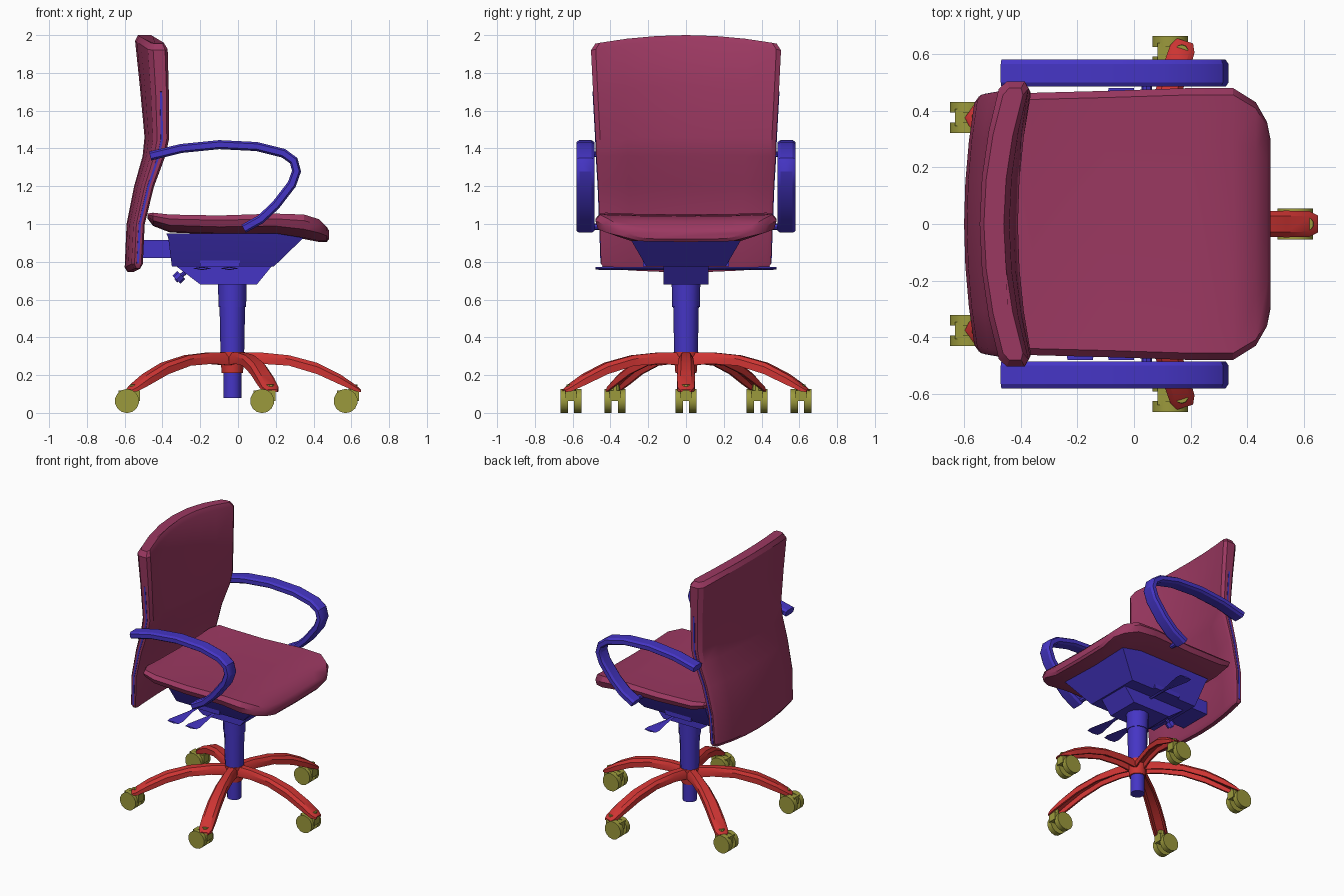
import bpy, bmesh, math
from mathutils import Vector, Matrix

if "Cube" in bpy.data.objects:
    bpy.data.objects.remove(bpy.data.objects["Cube"], do_unlink=True)


def material(name, rgb):
    m = bpy.data.materials.new(name)
    m.use_nodes = True
    m.diffuse_color = (*rgb, 1)
    m.node_tree.nodes["Principled BSDF"].inputs["Base Color"].default_value = (*rgb, 1)
    return m


FABRIC = material("maroon_fabric", (0.33, 0.04, 0.12))
BLUE = material("blue_plastic", (0.06, 0.036, 0.56))
RED = material("red_base", (0.62, 0.035, 0.033))
OLIVE = material("olive_casters", (0.33, 0.32, 0.045))
AXIS_X = -0.03  # centre line of the column


def finish(name, bm, mat, angle=32):
    bmesh.ops.recalc_face_normals(bm, faces=bm.faces)
    mesh = bpy.data.meshes.new(name)
    bm.to_mesh(mesh)
    bm.free()
    mesh.materials.append(mat)
    ob = bpy.data.objects.new(name, mesh)
    bpy.context.collection.objects.link(ob)
    bpy.ops.object.select_all(action="DESELECT")
    ob.select_set(True)
    bpy.context.view_layer.objects.active = ob
    bpy.ops.object.shade_smooth_by_angle(angle=math.radians(angle))
    return ob


def loft(name, rings, mat, angle=32):
    """Skin a list of equal-length closed rings and cap both ends."""
    bm = bmesh.new()
    rows = [[bm.verts.new(p) for p in ring] for ring in rings]
    n = len(rows[0])
    for a, b in zip(rows, rows[1:]):
        for i in range(n):
            j = (i + 1) % n
            bm.faces.new((a[i], a[j], b[j], b[i]))
    bm.faces.new(rows[0])
    bm.faces.new(rows[-1])
    return finish(name, bm, mat, angle)


def rect(x0, x1, hy, z):
    return [(x0, -hy, z), (x1, -hy, z), (x1, hy, z), (x0, hy, z)]


def box(name, x0, x1, hy, z0, z1, mat, y=0):
    rings = [[(a, b + y, c) for a, b, c in rect(x0, x1, hy, z)] for z in (z0, z1)]
    return loft(name, rings, mat)


def cylinder(name, a, b, r1, r2, mat, sides=12):
    a, b = Vector(a), Vector(b)
    bm = bmesh.new()
    rot = (b - a).to_track_quat("Z", "Y").to_matrix().to_4x4()
    bmesh.ops.create_cone(bm, cap_ends=True, segments=sides, radius1=r1, radius2=r2,
                          depth=(b - a).length, matrix=Matrix.Translation((a + b) / 2) @ rot)
    return finish(name, bm, mat)


# Backrest: height, rear x, thickness, forward wrap, half width, arch
BACK = [(.765, -.585, .03, .04, .435, -.02), (.79, -.6, .06, .04, .45, -.02),
        (1.0, -.59, .06, .04, .457, 0), (1.2, -.55, .068, .042, .465, 0),
        (1.36, -.505, .08, .045, .475, 0), (1.45, -.495, .085, .05, .478, .01),
        (1.7, -.52, .095, .065, .492, .03), (1.92, -.545, .105, .075, .503, .05),
        (1.955, -.53, .07, .075, .48, .045)]
SPAN = [-1, -.95, -.65, -.33, 0, .33, .65, .95, 1]


def back_ring(row, thin=None, extra=0):
    z, rear, thick, wrap, w, arch = row
    sides = ([], [])
    for s in SPAN:
        mid = rear + thick / 2 + wrap * s * s
        half = thin or thick / 2 * (.6 if abs(s) == 1 else 1)
        for pts, sign in zip(sides, (1, -1)):
            pts.append((mid + sign * half, s * (w + extra), z + arch * (1 - s * s)))
    return sides[0] + sides[1][::-1]


loft("backrest", [back_ring(r) for r in BACK], FABRIC)
# Thin inner shell whose edge shows along the sides of the backrest
loft("backrest_shell", [back_ring(r, .006, .003) for r in BACK[1:7]], BLUE)

# Seat cushion: x, half width, top, bottom
SEAT = [(-.48, .38, 1.055, 1.03), (-.45, .45, 1.06, .99), (-.36, .463, 1.05, .955),
        (-.1, .47, 1.045, .945), (.2, .48, 1.055, .945), (.35, .48, 1.05, .92),
        (.43, .43, 1.025, .905), (.47, .36, .985, .905), (.482, .3, .965, .92)]


def seat_ring(x, w, top, bot):
    h = top - bot
    half = [(0, top - .01), (.6, top - .006), (.95, top), (1, top - .25 * h),
            (.97, bot + .4 * h), (.68, bot + .05 * h), (0, bot)]
    pts = half + [(-s, z) for s, z in half[-2:0:-1]]
    return [(x, s * w, z) for s, z in pts]


loft("seat", [seat_ring(*r) for r in SEAT], FABRIC)

# Seat pan, tilt housing and backrest bracket
loft("seat_pan", [rect(-.38, .37, .31, .95), rect(-.37, .35, .3, .93),
                  rect(-.35, .19, .21, .775)], BLUE)
loft("tilt_housing", [rect(-.345, .19, .12, .79), rect(-.2, .1, .12, .68)], BLUE)
box("pan_side_block", -.2, .01, .228, .775, .92, BLUE)
box("back_bracket", -.53, -.34, .12, .82, .915, BLUE)

# Adjusting levers with flared paddles
for i, (x, side) in enumerate([(-.19, -1), (-.045, -1), (-.045, 1)]):
    rings = []
    for y, hw, hz in ((.1, .012, .008), (.27, .015, .008), (.44, .05, .009), (.48, .045, .006)):
        rings.append([(x - hw, side * y, .765), (x, side * y, .765 - hz),
                      (x + hw, side * y, .765), (x, side * y, .765 + hz)])
    loft(f"lever_{i + 1}", rings, BLUE)
cylinder("tension_knob_stem", (-.25, 0, .77), (-.33, 0, .70), .012, .012, BLUE, 8)
cylinder("tension_knob", (-.30, 0, .73), (-.325, 0, .705), .03, .03, BLUE, 8)

# Armrests: a flat band swept along a bent path
PATH = [(-.465, 1.36), (-.3, 1.40), (-.1, 1.42), (.1, 1.41), (.24, 1.375), (.295, 1.335),
        (.31, 1.28), (.285, 1.21), (.2, 1.10), (.12, 1.025), (.03, .975)]


def band_ring(i, side):
    p = Vector(PATH[i])
    d = (Vector(PATH[min(i + 1, len(PATH) - 1)]) - Vector(PATH[max(i - 1, 0)])).normalized()
    n = Vector((-d.y, d.x))
    section = [(.485, -.014), (.5, -.024), (.565, -.024), (.58, -.014),
               (.58, .014), (.565, .024), (.5, .024), (.485, .014)]
    return [(p.x + n.x * t, side * y, p.y + n.y * t) for y, t in section]


for label, side in (("left", 1), ("right", -1)):
    loft(f"{label}_armrest", [band_ring(i, side) for i in range(len(PATH))], BLUE)
    cylinder(f"{label}_armrest_back_pin", (-.43, side * .44, 1.37), (-.43, side * .5, 1.37),
             .015, .015, BLUE, 8)
    cylinder(f"{label}_armrest_seat_pin", (.045, side * .44, .985), (.045, side * .5, .985),
             .018, .018, BLUE, 8)

# Gas column
for name, z0, z1, r0, r1 in (("column_rod", .08, .3, .048, .048),
                             ("column_tube", .28, .58, .062, .068),
                             ("column_collar", .56, .69, .073, .076)):
    cylinder(name, (AXIS_X, 0, z0), (AXIS_X, 0, z1), r0, r1, BLUE)

# Star base: radius, top, bottom, half width of each hollow arm
cylinder("base_hub", (AXIS_X, 0, .21), (AXIS_X, 0, .322), .056, .066, RED)
LEG = [(0, .32, .25, .035), (.15, .32, .26, .035), (.3, .305, .25, .04), (.45, .265, .205, .045),
       (.57, .205, .15, .047), (.65, .15, .115, .045), (.68, .125, .11, .03)]


def leg_ring(r, top, bot, w, angle):
    h = top - bot
    half = [(.6 * w, top), (w, top - .35 * h), (w, bot), (.7 * w, bot), (.55 * w, bot + .55 * h)]
    pts = half + [(-y, z) for y, z in reversed(half)]
    c, s = math.cos(angle), math.sin(angle)
    return [(AXIS_X + r * c - y * s, r * s + y * c, z) for y, z in pts]


for k in range(5):
    a = math.radians(72 * k)
    loft(f"base_leg_{k + 1}", [leg_ring(*r, a) for r in LEG], RED)
    # Twin-wheel caster, trailing behind its pivot
    px, py = AXIS_X + .64 * math.cos(a), .64 * math.sin(a)
    cx = px - .04
    for j, s in enumerate((1, -1)):
        cylinder(f"caster_{k + 1}_wheel_{j + 1}", (cx, py + s * .017, .063),
                 (cx, py + s * .055, .063), .064, .064, OLIVE, 14)
    box(f"caster_{k + 1}_hood", cx - .045, cx + .07, .03, .062, .118, OLIVE, py)
    cylinder(f"caster_{k + 1}_stem", (px, py, .09), (px, py, .15), .03, .024, OLIVE, 10)
